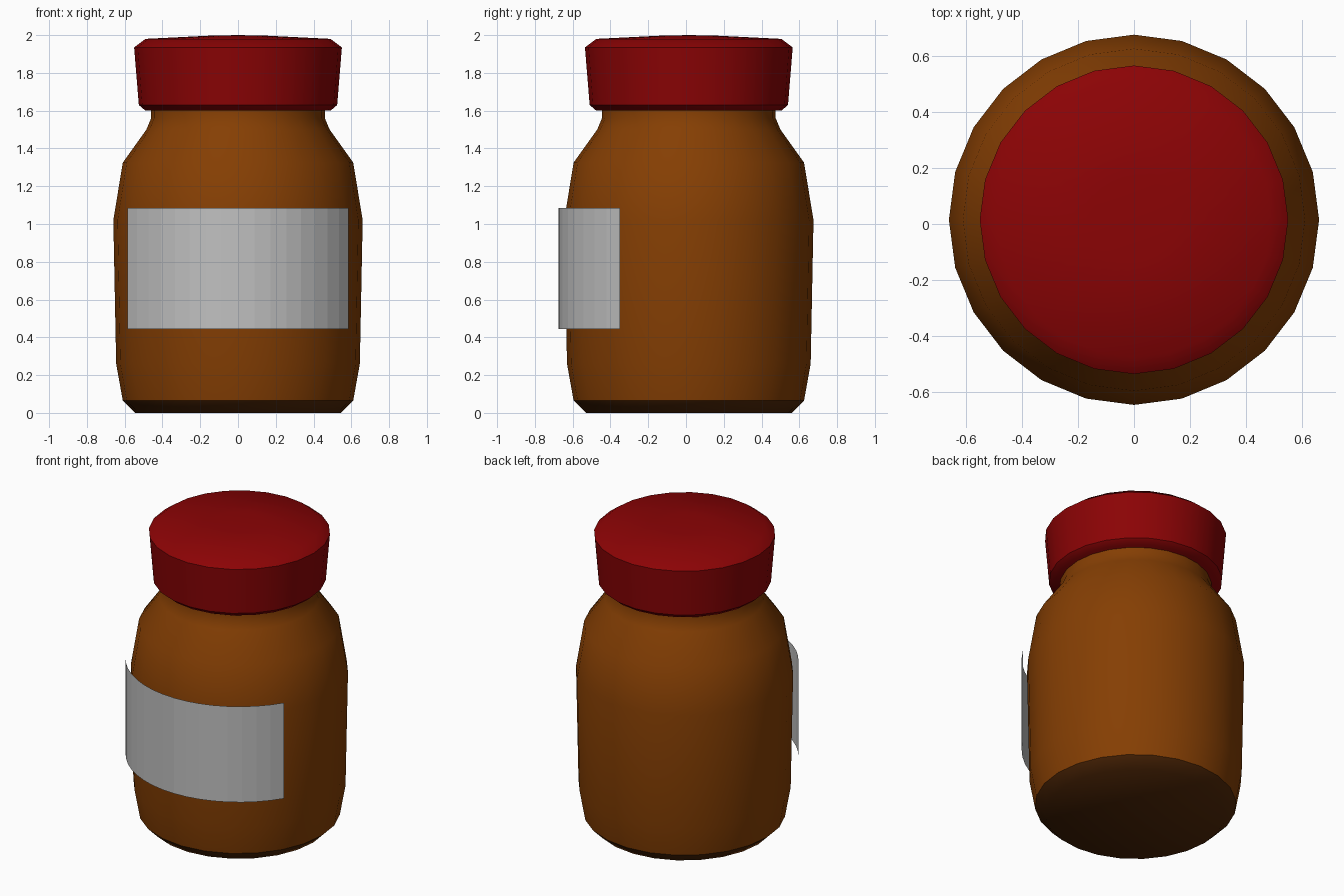
import bpy
import bmesh
from math import sin, cos, pi, radians

if "Cube" in bpy.data.objects:
    bpy.data.objects.remove(bpy.data.objects["Cube"], do_unlink=True)

CENTER_Y = 0.015
SIDES = 24


def material(name, rgb):
    mat = bpy.data.materials.new(name)
    mat.use_nodes = True
    color = (*rgb, 1)
    mat.diffuse_color = color
    mat.node_tree.nodes["Principled BSDF"].inputs["Base Color"].default_value = color
    return mat


def finish(bm, name, mat, smooth_angle=None):
    mesh = bpy.data.meshes.new(name)
    bm.to_mesh(mesh)
    bm.free()
    obj = bpy.data.objects.new(name, mesh)
    obj.location.y = CENTER_Y
    bpy.context.collection.objects.link(obj)
    mesh.materials.append(mat)
    if smooth_angle:
        bpy.ops.object.select_all(action="DESELECT")
        obj.select_set(True)
        bpy.context.view_layer.objects.active = obj
        bpy.ops.object.shade_smooth_by_angle(angle=radians(smooth_angle))
    return obj


def lathe(name, profile, mat, smooth_angle):
    """Turn a (radius, height) profile around z."""
    bm = bmesh.new()
    verts = [bm.verts.new((r, 0, z)) for r, z in profile]
    edges = [bm.edges.new(pair) for pair in zip(verts, verts[1:])]
    bmesh.ops.spin(bm, geom=verts + edges, cent=(0, 0, 0), axis=(0, 0, 1),
                   angle=2 * pi, steps=SIDES, use_merge=True)
    bmesh.ops.remove_doubles(bm, verts=bm.verts, dist=0.0005)
    bmesh.ops.recalc_face_normals(bm, faces=bm.faces)
    return finish(bm, name, mat, smooth_angle)


def curved_sheet(name, radius, half_angle, bottom, top, segments, mat):
    """Bent strip centred on the front."""
    bm = bmesh.new()
    columns = []
    for i in range(segments + 1):
        a = half_angle * (2 * i / segments - 1)
        x, y = radius * sin(a), -radius * cos(a)
        columns.append([bm.verts.new((x, y, z)) for z in (bottom, top)])
    for (a0, a1), (b0, b1) in zip(columns, columns[1:]):
        bm.faces.new((a0, b0, b1, a1))
    return finish(bm, name, mat)


amber = material("amber brown", (0.235, 0.049, 0.001))
dark = material("dark brown", (0.08, 0.02, 0.002))
red = material("lid red", (0.26, 0.001, 0.0015))
paper = material("label grey", (0.53, 0.53, 0.53))

# Jar with bulging wall, sloped shoulder and neck
lathe("jar_body", [(0.61, 0.065), (0.645, 0.26), (0.66, 1.02), (0.61, 1.325),
                   (0.485, 1.5), (0.46, 1.56), (0.46, 1.61), (0, 1.61)], amber, 40)

# Dark foot: flat bottom and chamfer
lathe("jar_base", [(0, 0), (0.545, 0), (0.61, 0.065)], dark, 50)

# Lid with chamfered rims and a slightly domed top
lathe("lid", [(0, 1.6), (0.49, 1.6), (0.525, 1.63), (0.55, 1.935),
              (0.49, 1.98), (0.15, 1.997), (0, 2.0)], red, 42)

# Blank wrap label standing just off the glass
curved_sheet("label", 0.69, radians(58), 0.445, 1.085, 16, paper)
